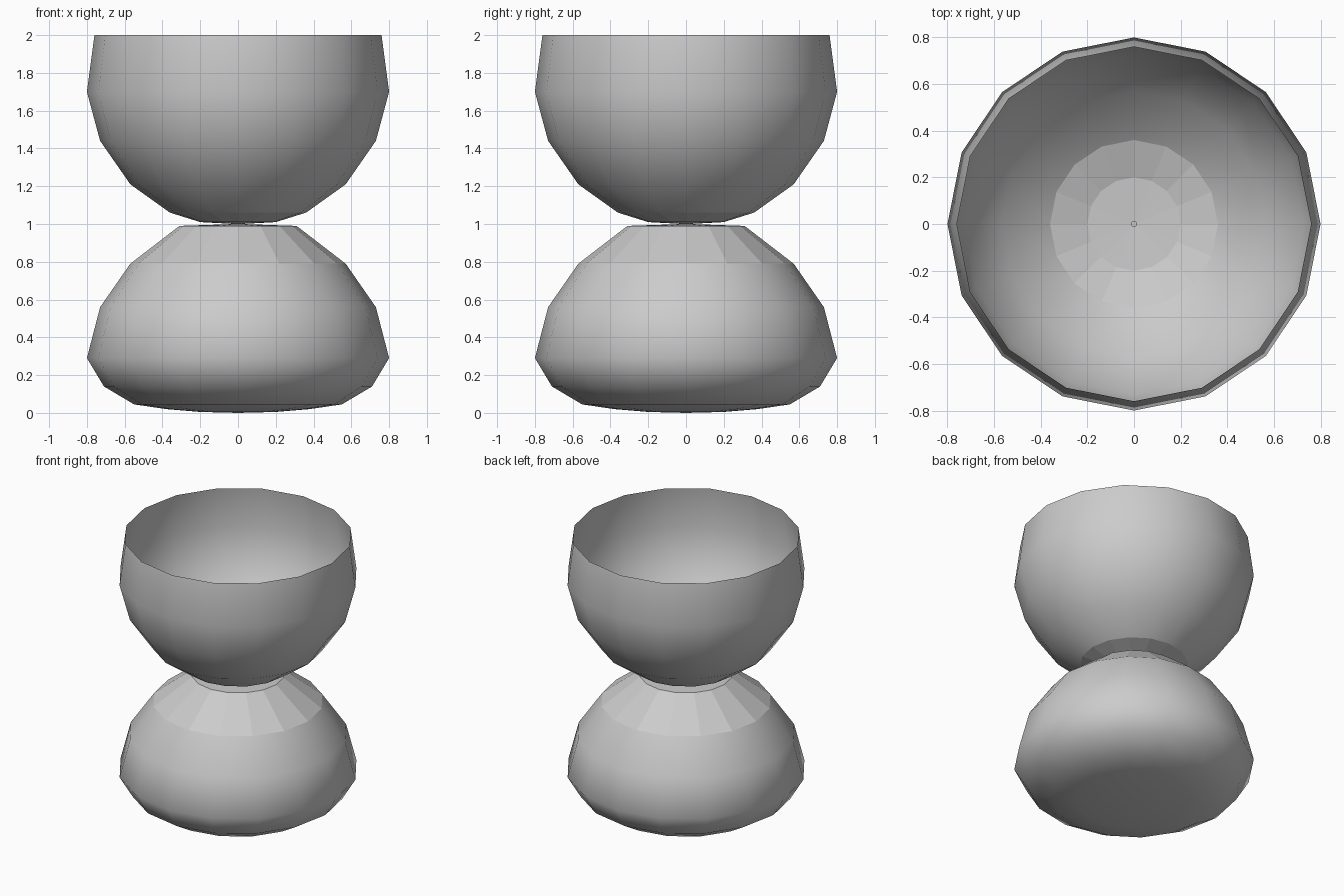
import bpy, bmesh, math

if "Cube" in bpy.data.objects:
    bpy.data.objects.remove(bpy.data.objects["Cube"])

SIDES = 16


def lathe(name, profile, flat_bands=(), cap_end=False):
    """Spin an (r, z) profile round z; the listed bands keep flat facets."""
    bm = bmesh.new()
    rings = []
    for r, z in profile:
        rings.append([bm.verts.new((r * math.cos(2 * math.pi * i / SIDES),
                                    r * math.sin(2 * math.pi * i / SIDES), z))
                      for i in range(SIDES)])
    for k in range(len(rings) - 1):
        a, b = rings[k], rings[k + 1]
        for i in range(SIDES):
            j = (i + 1) % SIDES
            f = bm.faces.new((a[i], a[j], b[j], b[i]))
            f.smooth = k not in flat_bands
    if cap_end:
        # close the last ring with a shallow fan down to z = 0
        tip = bm.verts.new((0, 0, 0))
        for i in range(SIDES):
            f = bm.faces.new((rings[-1][(i + 1) % SIDES], tip, rings[-1][i]))
            f.smooth = True
    # profiles run from top to bottom, so flip the faces to point outwards
    bmesh.ops.reverse_faces(bm, faces=bm.faces[:])
    me = bpy.data.meshes.new(name)
    bm.to_mesh(me)
    bm.free()
    ob = bpy.data.objects.new(name, me)
    bpy.context.collection.objects.link(ob)
    return ob


# upper bowl: open thin shell narrowing to the tiny neck hole
lathe("upper_bowl", [(0.76, 2.0), (0.80, 1.70), (0.73, 1.44), (0.57, 1.21),
                     (0.36, 1.06), (0.20, 1.01), (0.012, 1.0)],
      flat_bands=(4, 5))

# lower bulb: faceted shoulder below the neck, rounded belly and base
lathe("lower_bulb", [(0.012, 1.0), (0.31, 0.99), (0.57, 0.79), (0.73, 0.56),
                     (0.80, 0.29), (0.71, 0.14), (0.55, 0.045),
                     (0.38, 0.02), (0.20, 0.005)],
      flat_bands=(0, 1), cap_end=True)
